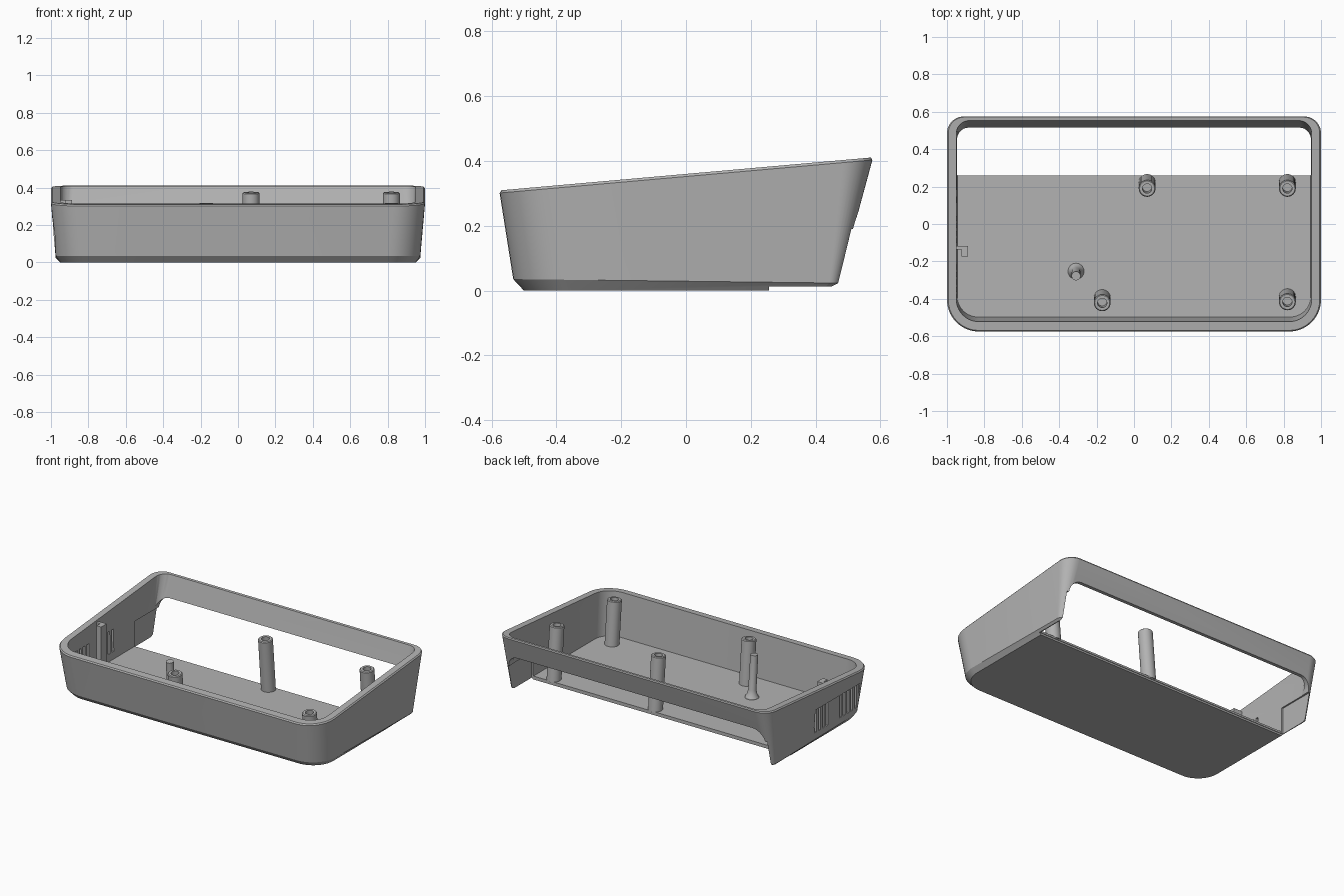
import bpy, bmesh, math
from mathutils import Matrix, Vector

cube = bpy.data.objects.get("Cube")
if cube:
    bpy.data.objects.remove(cube, do_unlink=True)

grey = bpy.data.materials.new("plain grey plastic")
grey.use_nodes = True
COLOUR = (0.45, 0.45, 0.45, 1)
grey.diffuse_color = COLOUR
grey.node_tree.nodes["Principled BSDF"].inputs["Base Color"].default_value = COLOUR


def finish(name, bm):
    bmesh.ops.remove_doubles(bm, verts=bm.verts, dist=1e-5)
    bmesh.ops.recalc_face_normals(bm, faces=bm.faces)
    mesh = bpy.data.meshes.new(name)
    bm.to_mesh(mesh)
    bm.free()
    mesh.materials.append(grey)
    obj = bpy.data.objects.new(name, mesh)
    bpy.context.collection.objects.link(obj)
    return obj


def skin(name, loops):
    """Closed solid through a stack of equal-length point loops."""
    bm = bmesh.new()
    rings = [[bm.verts.new(p) for p in loop] for loop in loops]
    n = len(rings[0])
    for a, b in zip(rings, rings[1:]):
        for i in range(n):
            j = (i + 1) % n
            bm.faces.new((a[i], a[j], b[j], b[i]))
    bm.faces.new(rings[0][::-1])
    bm.faces.new(rings[-1])
    return finish(name, bm)


def arc(cx, cy, r, start, steps=10):
    return [(cx + r * math.cos(start + math.pi / 2 * i / steps),
             cy + r * math.sin(start + math.pi / 2 * i / steps)) for i in range(steps + 1)]


def plan(half, front, back, rf, rb, z0, slope):
    """Rounded outline with separate front and back radii on a tilted plane."""
    pts = (arc(half - rb, back - rb, rb, 0) + arc(rb - half, back - rb, rb, math.pi / 2)
           + arc(rf - half, front + rf, rf, math.pi) + arc(half - rf, front + rf, rf, -math.pi / 2))
    return [(x, y, z0 + slope * y) for x, y in pts]


def box(name, lo, hi):
    (x0, y0, z0), (x1, y1, z1) = lo, hi
    ring = [(x0, y0), (x1, y0), (x1, y1), (x0, y1)]
    return skin(name, [[(x, y, z) for x, y in ring] for z in (z0, z1)])


def cut(target, cutter):
    mod = target.modifiers.new("cut", 'BOOLEAN')
    mod.operation = 'DIFFERENCE'
    mod.solver = 'EXACT'
    mod.object = cutter
    bpy.context.view_layer.objects.active = target
    bpy.ops.object.modifier_apply(modifier=mod.name)
    bpy.data.objects.remove(cutter, do_unlink=True)


def lathe(name, profile, base, tilt=0.09, steps=32):
    bm = bmesh.new()
    verts = [bm.verts.new((r, 0, z)) for r, z in profile]
    edges = [bm.edges.new(pair) for pair in zip(verts, verts[1:])]
    bmesh.ops.spin(bm, geom=verts + edges, axis=(0, 0, 1), cent=(0, 0, 0),
                   angle=math.tau, steps=steps)
    bm.transform(Matrix.Translation(Vector(base)) @ Matrix.Rotation(tilt, 4, 'X'))
    return finish(name, bm)


# Sloped outer shell with chamfered base and rim
shell = skin("case_shell", [
    plan(0.95, -0.50, 0.445, 0.15, 0.03, 0, 0),
    plan(0.975, -0.533, 0.472, 0.17, 0.03, 0.029, -0.012),
    plan(1.0, -0.575, 0.575, 0.17, 0.09, 0.352, 0.0885),
    plan(0.993, -0.569, 0.571, 0.163, 0.085, 0.36, 0.0885)])

# Hollow interior
cut(shell, skin("cavity", [
    plan(0.945, -0.497, 0.45, 0.11, 0.03, 0.025, 0),
    plan(0.95, -0.522, 0.553, 0.12, 0.07, 0.36, 0.0885),
    plan(0.95, -0.522, 0.553, 0.12, 0.07, 0.5, 0.0885)]))

# Rear opening with rounded upper corners, leaving a strip at the top
R, W, TOP = 0.08, 0.945, 0.27
arch = arc(W - R, TOP - R, R, 0) + arc(R - W, TOP - R, R, math.pi / 2) + [(-W, -0.3), (W, -0.3)]
cut(shell, skin("rear_opening", [[(x, y, z) for x, z in arch] for y in (0.26, 0.9)]))

# Thinner side walls beside the opening, raised slightly off the ground
cut(shell, box("cover_recess", (-0.957, 0.262, -0.2), (0.957, 0.8, 0.19)))
cut(shell, box("rear_clearance", (-1.2, 0.256, -0.2), (1.2, 0.8, 0.012)))

# Ventilation panel: shallow recess and two groups of slots
cut(shell, box("vent_recess", (-1.1, -0.42, 0.06), (-0.979, 0.05, 0.235)))
for first, count in ((-0.40, 5), (-0.10, 4)):
    for i in range(count):
        y = first + i * 0.04
        cut(shell, box("vent_slot", (-1.1, y, 0.075), (-0.9, y + 0.02, 0.225)))

# Screw bosses with blind holes, leaning square to the sloped rim
for label, x, y, h in (("back_middle", 0.07, 0.222, 0.36), ("back_left", 0.82, 0.222, 0.36),
                       ("front_left", 0.82, -0.39, 0.30), ("front_middle", -0.17, -0.395, 0.30)):
    boss = lathe(label + "_screw_boss",
                 [(0, 0), (0.045, 0), (0.045, h - 0.005), (0.04, h), (0.025, h),
                  (0.025, h - 0.1), (0, h - 0.1)], (x, y, 0.016))

# Slim support pin with flared foot
lathe("support_pin", [(0, 0), (0.043, 0), (0.043, 0.012), (0.032, 0.03), (0.025, 0.06),
                      (0.024, 0.285), (0, 0.285)], (-0.31, -0.252, 0.016))

# Upright board clip on the right wall
box("clip_web", (-0.958, -0.137, 0.08), (-0.888, -0.117, 0.335))
box("clip_post", (-0.922, -0.175, 0.08), (-0.888, -0.135, 0.335))

# Smooth rounded surfaces, keeping crisp edges
bpy.ops.object.select_all(action='DESELECT')
for obj in bpy.context.collection.objects:
    if obj.type == 'MESH':
        obj.select_set(True)
bpy.context.view_layer.objects.active = shell
bpy.ops.object.shade_smooth_by_angle(angle=math.radians(30))
